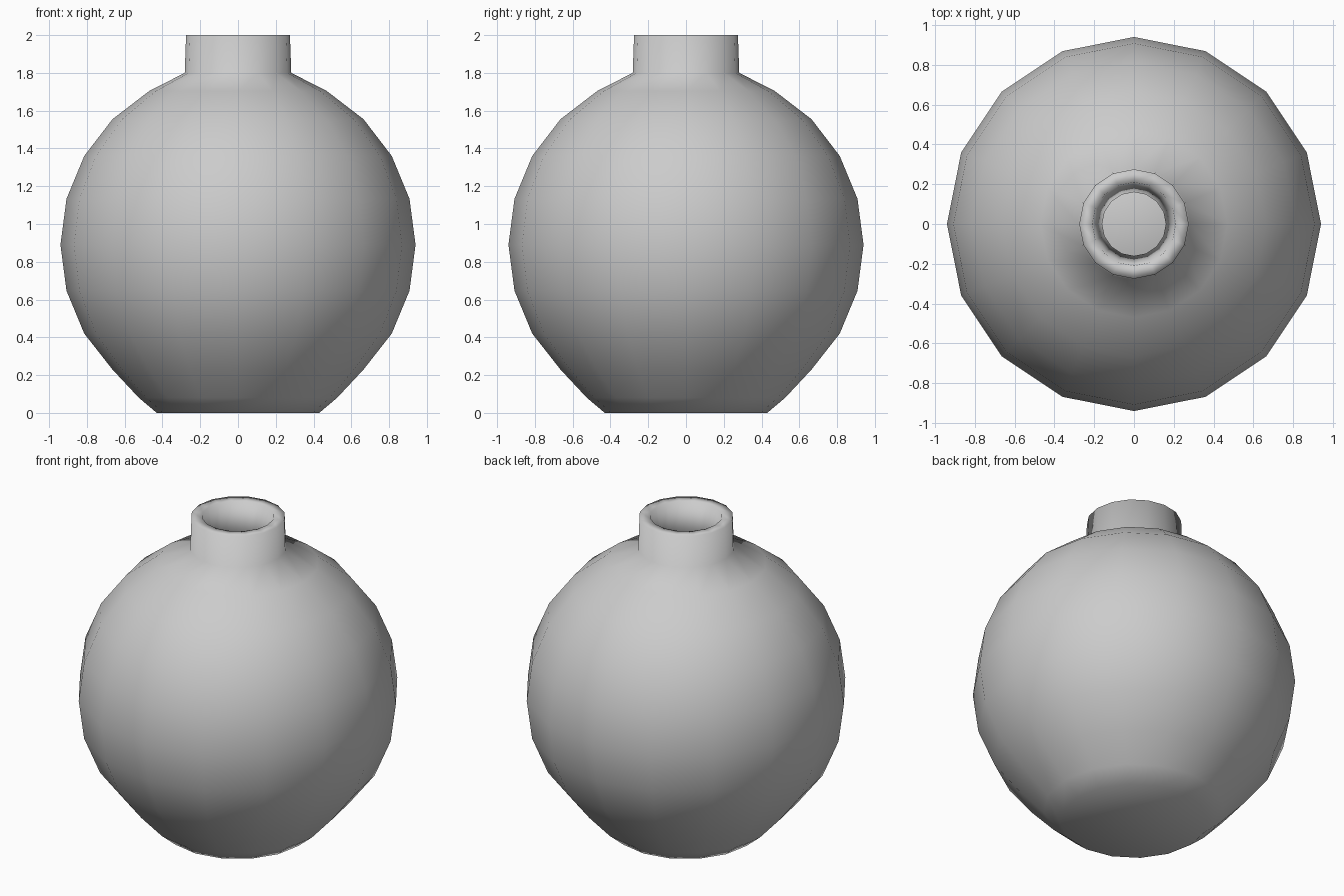
import bpy, bmesh, math

if "Cube" in bpy.data.objects:
    bpy.data.objects.remove(bpy.data.objects["Cube"])

SIDES = 16
R, CZ = 0.94, 0.89          # body sphere radius and centre height
WALL = 0.06


def sphere_ring(deg, radius):
    a = math.radians(deg)
    return (radius * math.cos(a), CZ + radius * math.sin(a))


def lathe(name, profile):
    bm = bmesh.new()
    rings = []
    for r, z in profile:
        if r < 1e-6:
            rings.append([bm.verts.new((0, 0, z))] * SIDES)
        else:
            rings.append([bm.verts.new((r * math.cos(2 * math.pi * i / SIDES),
                                        r * math.sin(2 * math.pi * i / SIDES), z))
                          for i in range(SIDES)])
    for lo, hi in zip(rings, rings[1:]):
        for i in range(SIDES):
            j = (i + 1) % SIDES
            quad = [lo[i], lo[j], hi[j], hi[i]]
            bm.faces.new(list(dict.fromkeys(quad)))
    bmesh.ops.recalc_face_normals(bm, faces=bm.faces)
    for f in bm.faces:
        f.smooth = True
    me = bpy.data.meshes.new(name)
    bm.to_mesh(me)
    bm.free()
    ob = bpy.data.objects.new(name, me)
    bpy.context.collection.objects.link(ob)
    return ob


# flattened base and round outer body
profile = [(0, 0), (0.43, 0), (0.525, 0.08), (0.665, 0.23)]
profile += [sphere_ring(d, R) for d in (-30, -15, 0, 15, 30, 45, 60)]
# neck and flat rim, then the tapered mouth
profile += [(0.282, 1.80), (0.275, 2.0), (0.21, 2.0), (0.16, 1.78)]
# hollow inside, with a slightly domed floor
profile += [sphere_ring(d, R - WALL) for d in (60, 45, 30, 15, 0, -15, -30, -45)]
profile += [(0.40, 0.07), (0.16, 0.10), (0, 0.16)]

lathe("round_flask", profile)
